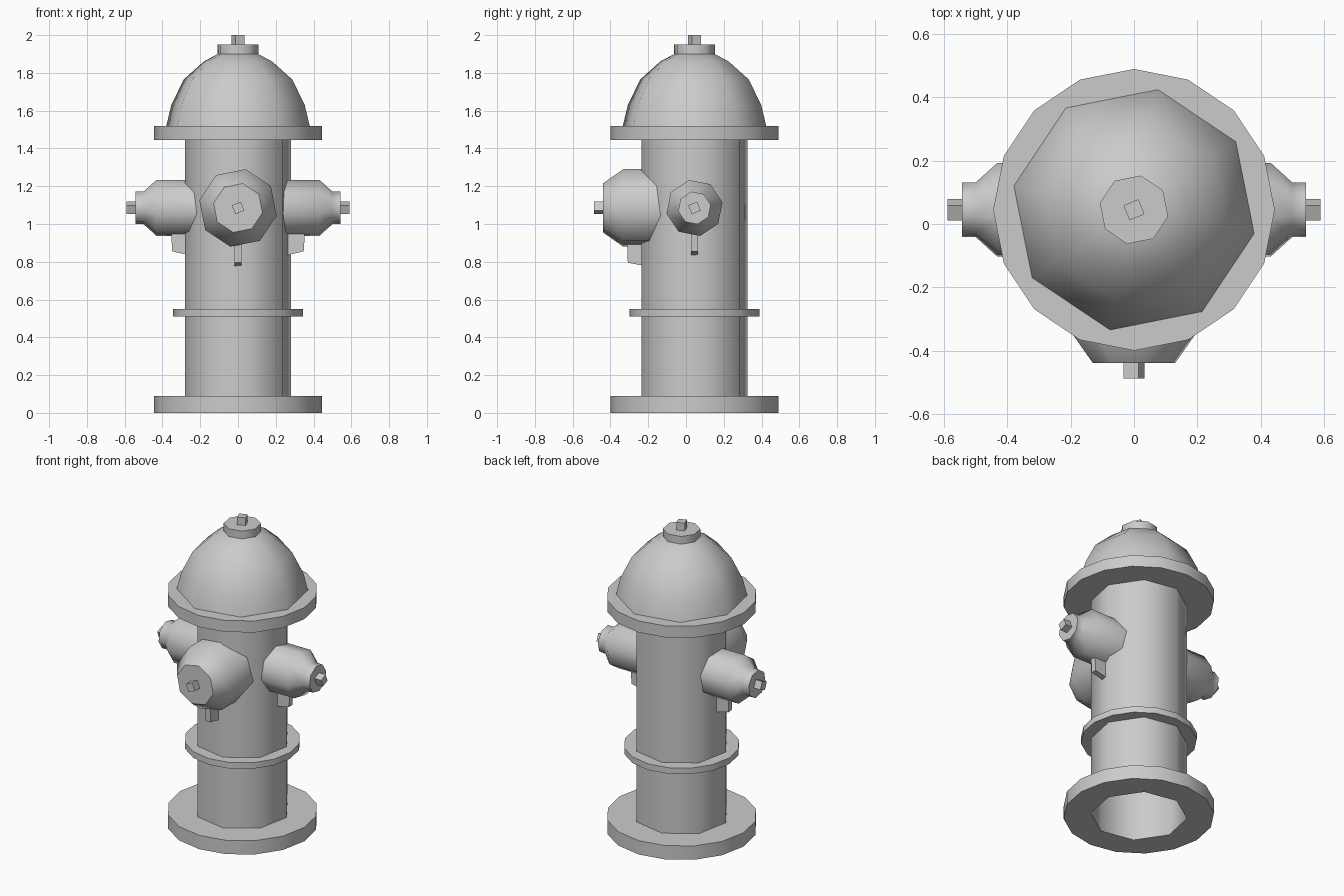
import bpy, bmesh, math
from mathutils import Vector

cube = bpy.data.objects.get("Cube")
if cube:
    bpy.data.objects.remove(cube)

grey = bpy.data.materials.new("cast_grey")
grey.use_nodes = True
colour = (0.6, 0.6, 0.6, 1)
grey.diffuse_color = colour
grey.node_tree.nodes["Principled BSDF"].inputs["Base Color"].default_value = colour

X, Y, Z = Vector((1, 0, 0)), Vector((0, 1, 0)), Vector((0, 0, 1))
AXIS = Vector((0, 0.045, 0))        # the barrel stands slightly behind centre
OUTLET = AXIS + Z * 1.085
TILT = math.radians(11.25)


def finish(name, bm):
    bmesh.ops.recalc_face_normals(bm, faces=bm.faces)
    mesh = bpy.data.meshes.new(name)
    bm.to_mesh(mesh)
    bm.free()
    mesh.materials.append(grey)
    ob = bpy.data.objects.new(name, mesh)
    bpy.context.collection.objects.link(ob)
    bpy.ops.object.select_all(action='DESELECT')
    ob.select_set(True)
    bpy.context.view_layer.objects.active = ob
    bpy.ops.object.shade_smooth_by_angle(angle=math.radians(50))
    return ob


def lathe(name, profile, sides, turn=0, origin=AXIS, frame=(X, Y, Z), caps=True, closed=False):
    """Sweep (radius, height) points round the third axis of the frame."""
    u, v, w = frame
    bm = bmesh.new()
    rings = []
    for r, h in profile:
        angles = [turn + math.tau * i / sides for i in range(sides)]
        rings.append([bm.verts.new(origin + u * r * math.cos(a) + v * r * math.sin(a) + w * h)
                      for a in angles])
    pairs = list(zip(rings, rings[1:]))
    if closed:
        pairs.append((rings[-1], rings[0]))
    for low, high in pairs:
        for i in range(sides):
            j = (i + 1) % sides
            bm.faces.new((low[i], low[j], high[j], high[i]))
    if caps and not closed:
        bm.faces.new(rings[0])
        bm.faces.new(rings[-1])
    return finish(name, bm)


def disc(name, r, low, high, sides, turn=0, **kw):
    return lathe(name, [(r, low), (r, high)], sides, turn, **kw)


def lug(name, points, out, side):
    """Thin bracket: an (outward, height) outline given a small width."""
    bm = bmesh.new()
    face = bm.faces.new([bm.verts.new(AXIS + out * d + Z * h - side * 0.018) for d, h in points])
    new = bmesh.ops.extrude_face_region(bm, geom=[face])["geom"]
    bmesh.ops.translate(bm, vec=side * 0.036,
                        verts=[g for g in new if isinstance(g, bmesh.types.BMVert)])
    finish(name, bm)


# Base plate with an eight-sided hole that opens into the hollow barrel
base = disc("base_plate", 0.445, 0, 0.09, 16)
cutter = disc("base_cutter", 0.285, -0.1, 0.2, 8, TILT)
cutter.hide_render = True
cut = base.modifiers.new("hole", 'BOOLEAN')
cut.operation = 'DIFFERENCE'
cut.object = cutter
bpy.context.view_layer.objects.active = base
bpy.ops.object.modifier_apply(modifier=cut.name)
bpy.data.objects.remove(cutter)

# Barrel, collar and top flange
disc("barrel", 0.285, 0.09, 1.45, 8, TILT, caps=False)
lathe("collar", [(0.265, 0.51), (0.343, 0.51), (0.343, 0.55), (0.265, 0.55)], 16, closed=True)
disc("top_flange", 0.445, 1.445, 1.52, 16)

# Bonnet, its cap and the operating nut
lathe("bonnet", [(0.387, 1.52), (0.36, 1.63), (0.293, 1.765), (0.185, 1.86), (0.1, 1.905)],
      8, -TILT)
disc("bonnet_cap", 0.11, 1.9, 1.95, 8, -TILT)
disc("bonnet_nut", 0.036, 1.95, 2.0, 4, -2 * TILT)

# Large front outlet
front = dict(origin=OUTLET, frame=(X, Z, -Y))
lathe("front_outlet", [(0.209, 0.05), (0.209, 0.378), (0.132, 0.485)], 8, -TILT, **front)
disc("front_outlet_nut", 0.036, 0.48, 0.533, 4, -2 * TILT, **front)
lug("front_lug", [(0.23, 0.92), (0.358, 0.92), (0.353, 0.795), (0.23, 0.772)], -Y, X)

# Pair of smaller side outlets
for label, out in (("left", X), ("right", -X)):
    side = dict(origin=OUTLET, frame=(Y, Z, out))
    lathe(label + "_outlet", [(0.151, 0.1), (0.151, 0.432), (0.088, 0.5), (0.088, 0.543)],
          8, TILT, **side)
    disc(label + "_outlet_nut", 0.036, 0.54, 0.59, 4, -2 * TILT, **side)
    lug(label + "_lug", [(0.23, 0.97), (0.355, 0.97), (0.348, 0.855), (0.23, 0.828)], out, Y)
